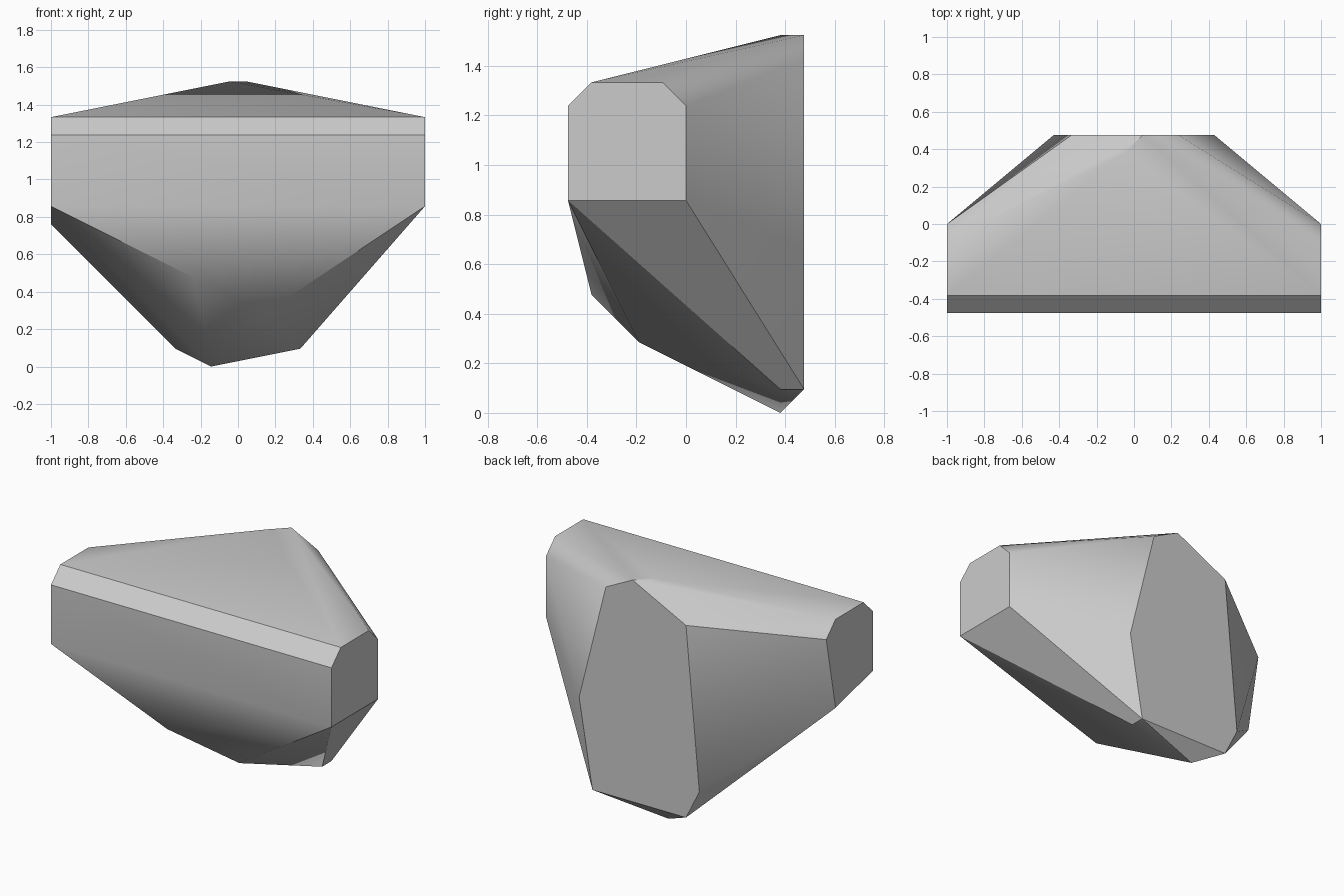
import bpy
import bmesh
import math

cube = bpy.data.objects.get("Cube")
if cube:
    bpy.data.objects.remove(cube, do_unlink=True)

STEP = 2 / 21      # chisel grid spacing
HALF = 10.5        # half length of the rock, in grid steps
BACK = 5           # depth of the flat back, in grid steps


def make_material(name, value):
    mat = bpy.data.materials.new(name)
    mat.use_nodes = True
    colour = (value, value, value, 1)
    mat.diffuse_color = colour
    mat.node_tree.nodes["Principled BSDF"].inputs["Base Color"].default_value = colour
    return mat


def make_hull(name, corners, material):
    """Wrap a tight faceted skin around corner points given in grid steps."""
    bm = bmesh.new()
    for x, y, z in corners:
        bm.verts.new((x * STEP, y * STEP, z * STEP))
    hull = bmesh.ops.convex_hull(bm, input=bm.verts)
    spare = {g for g in hull["geom_interior"] + hull["geom_unused"]
             if isinstance(g, bmesh.types.BMVert)}
    bmesh.ops.delete(bm, geom=list(spare), context="VERTS")
    # Merge coplanar triangles into whole facets
    bmesh.ops.dissolve_limit(bm, angle_limit=math.radians(0.5),
                             verts=bm.verts, edges=bm.edges)
    bmesh.ops.recalc_face_normals(bm, faces=bm.faces)
    mesh = bpy.data.meshes.new(name)
    bm.to_mesh(mesh)
    bm.free()
    mesh.materials.append(material)
    obj = bpy.data.objects.new(name, mesh)
    bpy.context.collection.objects.link(obj)
    return obj


# Bevelled outline (y, z) shared by both ends
end_outline = [(-5, 9), (-5, 13), (-4, 14), (-1, 14), (0, 13)]
corners = [(side * HALF, y, z) for side in (-1, 1) for y, z in end_outline]

# Lower rear corner differs from end to end
corners += [(HALF, 0, 9), (-HALF, -1, 8)]

# Flat back outline (x, z)
back_outline = [(2.5, 15), (0.5, 16), (-3.5, 14), (-4.5, 3),
                (-3.5, 1), (3.5, 1), (4.5, 7)]
corners += [(x, BACK, z) for x, z in back_outline]

# Ridge peak, front keel and lowest tip
corners += [(-0.5, 4, 16), (-2.5, -4, 5), (1.5, -2, 3),
            (-1.5, 4, 0), (3.5, 4, 1)]

rock = make_hull("rock", corners, make_material("stone grey", 0.6))

# Soften shallow facets, keep the steep breaks crisp
bpy.ops.object.select_all(action="DESELECT")
rock.select_set(True)
bpy.context.view_layer.objects.active = rock
bpy.ops.object.shade_smooth_by_angle(angle=math.radians(30))
